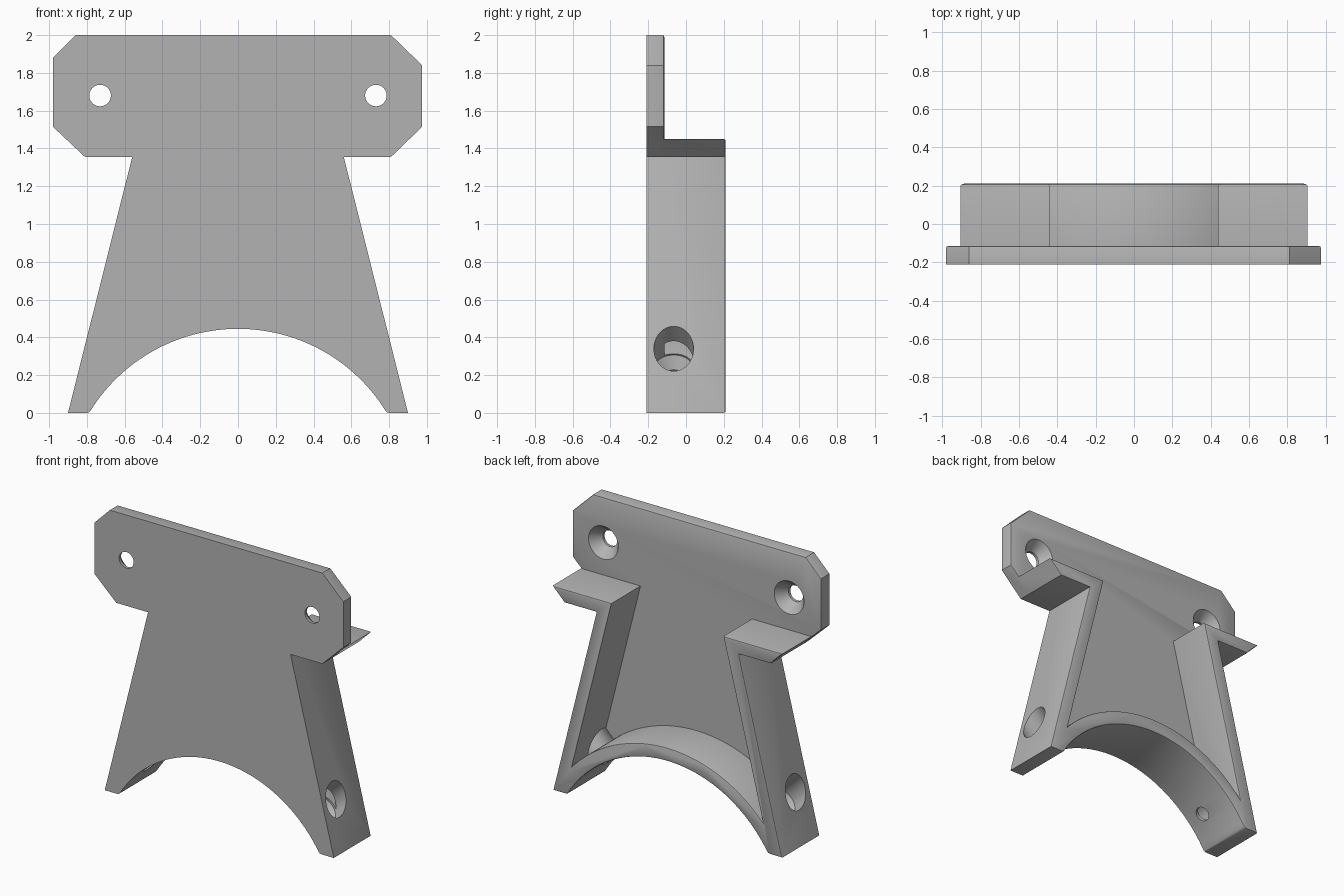
import bpy, bmesh
from math import sin, cos, pi, radians, asin, atan2, sqrt
from mathutils import Matrix, Vector

if "Cube" in bpy.data.objects:
    bpy.data.objects.remove(bpy.data.objects["Cube"])

FRONT, STEP, BACK = -0.21, -0.115, 0.21    # depth of plate face, plate back, rib back
ARC_Z, ARC_R, WALL = -0.475, 0.92, 0.095   # arch centre, radius, wall thickness

grey = bpy.data.materials.new("plain grey")
grey.use_nodes = True
colour = (0.45, 0.45, 0.45, 1)
grey.diffuse_color = colour
grey.node_tree.nodes["Principled BSDF"].inputs["Base Color"].default_value = colour


def finish(name, bm):
    bmesh.ops.recalc_face_normals(bm, faces=bm.faces)
    mesh = bpy.data.meshes.new(name)
    bm.to_mesh(mesh)
    bm.free()
    mesh.materials.append(grey)
    obj = bpy.data.objects.new(name, mesh)
    bpy.context.collection.objects.link(obj)
    return obj


def prism(name, outline, y0, y1, round_by=0.01):
    """Extrude an x-z outline along y and soften its back rim."""
    bm = bmesh.new()
    cap = bm.faces.new([bm.verts.new((x, y0, z)) for x, z in outline])
    new = bmesh.ops.extrude_face_region(bm, geom=[cap])["geom"]
    bmesh.ops.translate(bm, vec=(0, y1 - y0, 0),
                        verts=[v for v in new if isinstance(v, bmesh.types.BMVert)])
    rim = [e for e in bm.edges if all(v.co.y > y1 - 1e-4 for v in e.verts)]
    bmesh.ops.bevel(bm, geom=rim, offset=round_by, segments=2, profile=0.5,
                    affect='EDGES')
    return finish(name, bm)


def drill(name, profile, origin, direction, sides=48):
    """Turned cutter: (radius, distance) pairs along a direction."""
    bm = bmesh.new()
    rings = [[bm.verts.new((r * cos(2 * pi * i / sides), r * sin(2 * pi * i / sides), d))
              for i in range(sides)] for r, d in profile]
    for a, b in zip(rings, rings[1:]):
        for i in range(sides):
            j = (i + 1) % sides
            bm.faces.new((a[i], a[j], b[j], b[i]))
    bm.faces.new(rings[0])
    bm.faces.new(rings[-1])
    turn = Vector(direction).to_track_quat('Z', 'Y').to_matrix().to_4x4()
    bm.transform(Matrix.Translation(origin) @ turn)
    return finish(name, bm)


def combine(target, tool, operation):
    mod = target.modifiers.new(tool.name, 'BOOLEAN')
    mod.operation, mod.object, mod.solver = operation, tool, 'EXACT'
    bpy.context.view_layer.objects.active = target
    bpy.ops.object.modifier_apply(modifier=mod.name)
    bpy.data.objects.remove(tool)


def arc(radius, half_angle, steps=56):
    """Arch points from left to right."""
    return [(radius * sin(t), ARC_Z + radius * cos(t))
            for t in (half_angle * (2 * i / steps - 1) for i in range(steps + 1))]


def mirrored(points):
    return [(-x, z) for x, z in reversed(points)]


# Shared lower outline: feet and arch
low = 0.012
arch = arc(ARC_R, pi / 2 - asin((low - ARC_Z) / ARC_R))
bottom = [(-0.9, 0), (-0.8, 0), (-0.79, 0.003)] + arch + [(0.79, 0.003), (0.8, 0), (0.9, 0)]

# Front plate with clipped corners
plate = bottom + [(0.56, 1.355), (0.81, 1.355), (0.975, 1.515), (0.975, 1.84), (0.81, 2.0),
                  (-0.86, 2.0), (-0.98, 1.88), (-0.98, 1.515), (-0.81, 1.355), (-0.56, 1.355)]
bracket = prism("bracket", plate, FRONT, STEP)

# Back rib: legs, side shelves and arch wall in one profile
shelf_top = 1.45
slope = (0.9 - 0.56) / 1.355
inner_foot = 0.9 - WALL * sqrt(1 + slope ** 2)
outer_r = ARC_R + WALL
# Angle at which the arch wall meets the inner side of a leg
reach = (inner_foot - slope * ARC_Z) / sqrt(1 + slope ** 2)
tilt = atan2(slope, 1)
meet = asin(reach / outer_r) if reach < outer_r else pi / 2
wall_top = arc(outer_r, meet - tilt)
side = [(0.56, 1.355), (0.81, 1.355), (0.81 + WALL, shelf_top),
        (inner_foot - slope * shelf_top, shelf_top)]
rib = prism("rib", bottom + side + wall_top[::-1] + mirrored(side), -0.16, BACK)
combine(bracket, rib, 'UNION')

# Countersunk plate holes and angled screw bores through legs and arch
for s in (-1, 1):
    hole = drill("plate_hole", [(0.057, -0.1), (0.057, 0.02), (0.117, 0.095), (0.117, 0.15)],
                 (s * 0.73, FRONT, 1.68), (0, 1, 0))
    combine(bracket, hole, 'DIFFERENCE')
    bore = drill("leg_bore", [(0.05, 0.8), (0.05, 0.945), (0.105, 1.0), (0.105, 1.4)],
                 (0, -0.065, ARC_Z), (s, 0, 1))
    combine(bracket, bore, 'DIFFERENCE')

bpy.ops.object.select_all(action='DESELECT')
bracket.select_set(True)
bpy.context.view_layer.objects.active = bracket
bpy.ops.object.shade_smooth_by_angle(angle=radians(25))
